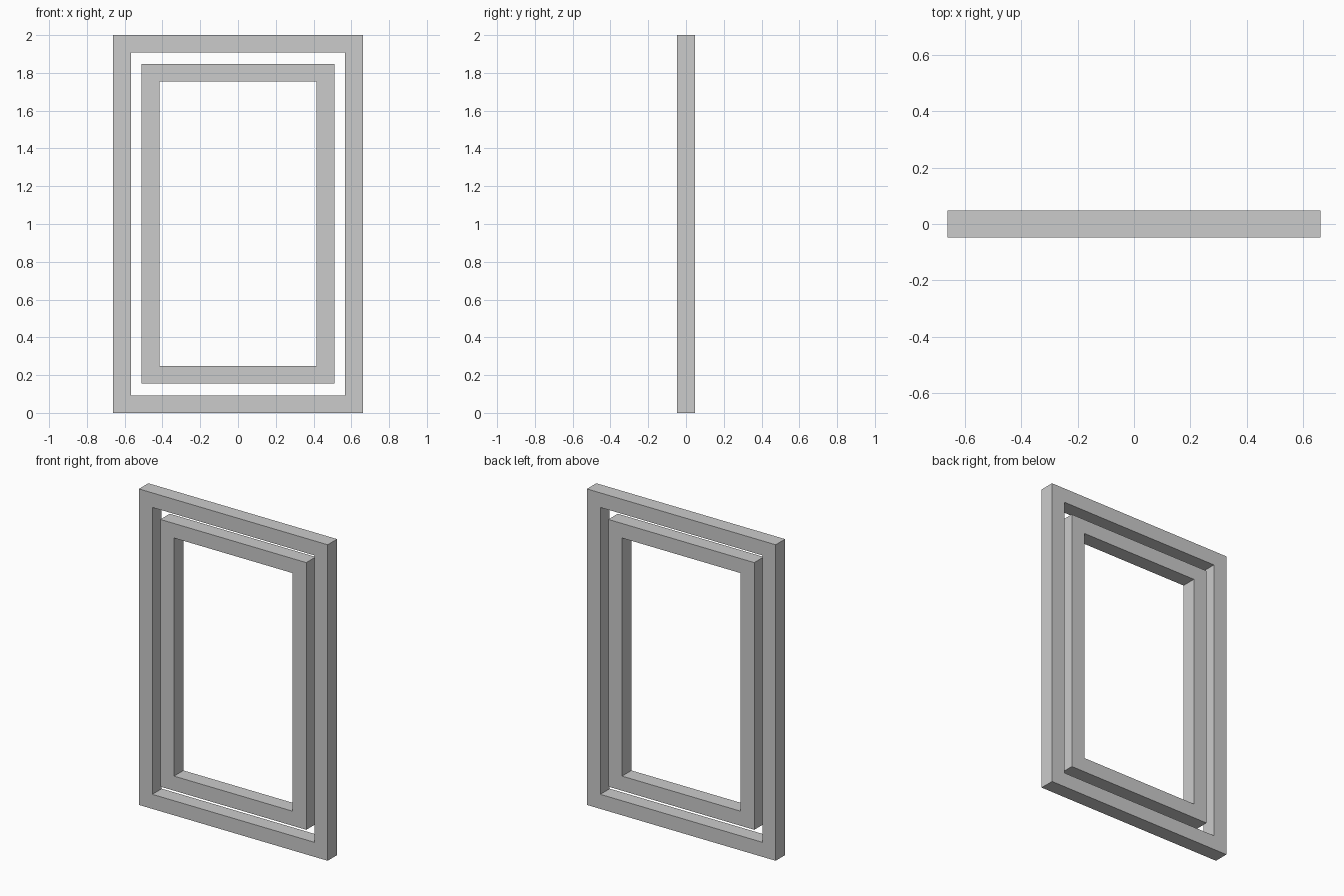
import bpy
import bmesh

if "Cube" in bpy.data.objects:
    bpy.data.objects.remove(bpy.data.objects["Cube"])

DEPTH = 0.094


def frame(name, half_w, z0, z1, bar_x, bar_z):
    """Rectangular frame: a ring of four mitred bars, extruded through y."""
    def rect(w, lo, hi):
        return [(-w, lo), (w, lo), (w, hi), (-w, hi)]

    bm = bmesh.new()
    y = -DEPTH / 2
    outer = [bm.verts.new((x, y, z)) for x, z in rect(half_w, z0, z1)]
    inner = [bm.verts.new((x, y, z))
             for x, z in rect(half_w - bar_x, z0 + bar_z, z1 - bar_z)]
    for i in range(4):
        j = (i + 1) % 4
        bm.faces.new((outer[i], outer[j], inner[j], inner[i]))
    ext = bmesh.ops.extrude_face_region(bm, geom=bm.faces[:], use_keep_orig=True)
    new_verts = [g for g in ext["geom"] if isinstance(g, bmesh.types.BMVert)]
    bmesh.ops.translate(bm, verts=new_verts, vec=(0, DEPTH, 0))
    bmesh.ops.recalc_face_normals(bm, faces=bm.faces[:])
    mesh = bpy.data.meshes.new(name)
    bm.to_mesh(mesh)
    bm.free()
    obj = bpy.data.objects.new(name, mesh)
    bpy.context.collection.objects.link(obj)
    return obj


# Fixed outer frame and the sash floating inside it
frame("outer_frame", 0.661, 0.0, 2.0, 0.094, 0.092)
frame("inner_sash", 0.511, 0.156, 1.847, 0.096, 0.092)
